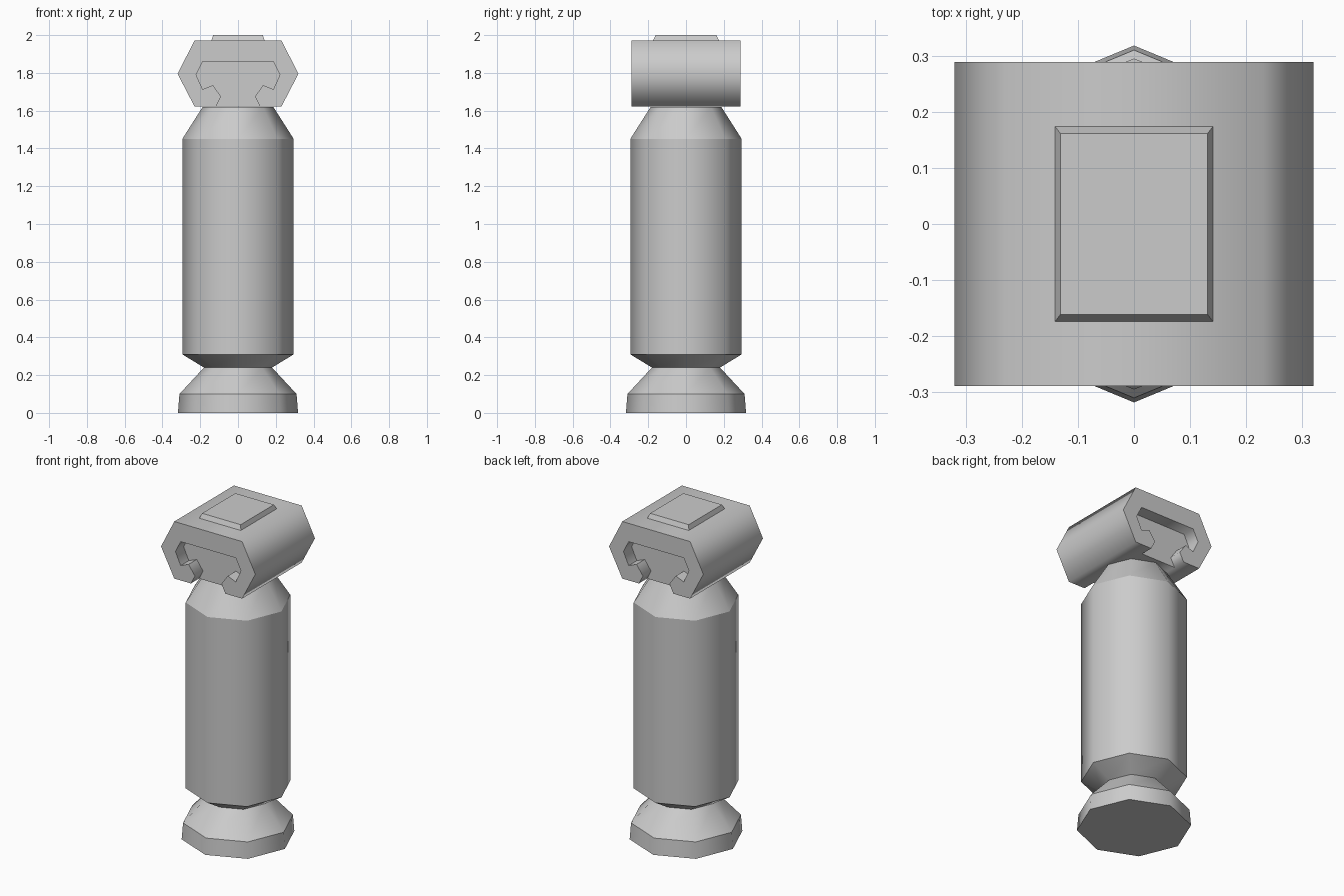
import bpy, bmesh
from math import cos, sin, pi, radians

if "Cube" in bpy.data.objects:
    bpy.data.objects.remove(bpy.data.objects["Cube"])


def make_object(name, bm):
    bmesh.ops.recalc_face_normals(bm, faces=bm.faces)
    me = bpy.data.meshes.new(name)
    bm.to_mesh(me)
    bm.free()
    ob = bpy.data.objects.new(name, me)
    bpy.context.collection.objects.link(ob)
    return ob


def prism(name, right_side, y0, y1):
    """Extrude a mirrored x-z profile (right half, top to bottom) along y."""
    pts = right_side + [(-x, z) for x, z in reversed(right_side)]
    bm = bmesh.new()
    rings = [[bm.verts.new((x, y, z)) for x, z in pts] for y in (y0, y1)]
    for r in rings:
        bm.faces.new(r)
    n = len(pts)
    for i in range(n):
        j = (i + 1) % n
        bm.faces.new((rings[0][i], rings[0][j], rings[1][j], rings[1][i]))
    return make_object(name, bm)


# Octagonal post: foot, waist, shaft and shoulder
profile = [(0.318, 0), (0.31, 0.1), (0.18, 0.24), (0.295, 0.31),
           (0.295, 1.45), (0.187, 1.62)]
bm = bmesh.new()
rings = [[bm.verts.new((r * cos(i * pi / 4), r * sin(i * pi / 4), z))
          for i in range(8)] for r, z in profile]
bm.faces.new(rings[0])
bm.faces.new(rings[-1])
for a, b in zip(rings, rings[1:]):
    for i in range(8):
        j = (i + 1) % 8
        bm.faces.new((a[i], a[j], b[j], b[i])).smooth = True
for e in bm.edges:
    if abs(e.verts[0].co.z - e.verts[1].co.z) < 1e-4:
        e.smooth = False
make_object("post", bm)

# Hexagonal head lying along y
head = prism("head", [(0.23, 1.972), (0.32, 1.795), (0.23, 1.622)], -0.289, 0.289)

# Keyhole-shaped recess at each end of the head
slot = [(0.187, 1.86), (0.222, 1.79), (0.187, 1.713), (0.133, 1.735),
        (0.09, 1.675), (0.117, 1.622), (0.117, 1.55)]
for side in (-1, 1):
    cutter = prism("recess_cutter", slot, side * 0.21, side * 0.35)
    cutter.hide_render = True
    mod = head.modifiers.new("recess", 'BOOLEAN')
    mod.operation = 'DIFFERENCE'
    mod.solver = 'EXACT'
    mod.object = cutter
    bpy.context.view_layer.objects.active = head
    bpy.ops.object.modifier_apply(modifier=mod.name)
    bpy.data.objects.remove(cutter)

bpy.ops.object.select_all(action='DESELECT')
head.select_set(True)
bpy.context.view_layer.objects.active = head
bpy.ops.object.shade_smooth_by_angle(angle=radians(65))

# Bevelled plate on top of the head
bm = bmesh.new()
bmesh.ops.create_cube(bm, size=2)
for v in bm.verts:
    top = v.co.z > 0
    v.co.x *= 0.131 if top else 0.143
    v.co.y *= 0.161 if top else 0.177
    v.co.z = 2.0 if top else 1.965
make_object("top_plate", bm)
